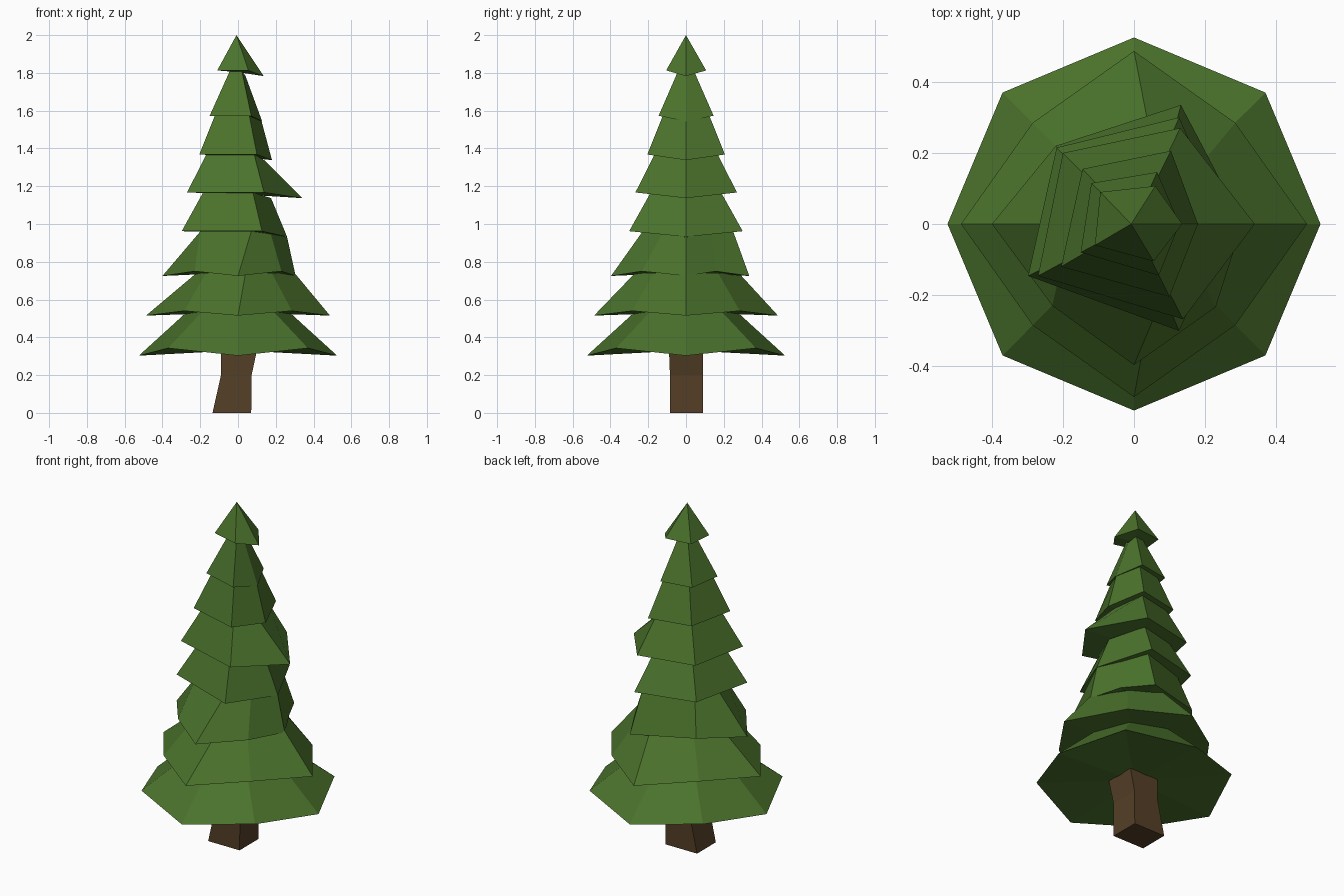
import bpy, bmesh

if "Cube" in bpy.data.objects:
    bpy.data.objects.remove(bpy.data.objects["Cube"])


def material(name, color):
    m = bpy.data.materials.new(name)
    m.diffuse_color = (*color, 1)
    m.use_nodes = True
    m.node_tree.nodes["Principled BSDF"].inputs["Base Color"].default_value = m.diffuse_color
    return m


green = material("needles", (0.07, 0.17, 0.025))
brown = material("bark", (0.09, 0.05, 0.02))


def loft(name, rings, mat, tip=None, base_center=None):
    """Join rings of equal count bottom to top; optional fan to a tip and a base point."""
    bm = bmesh.new()
    vs = [[bm.verts.new(p) for p in r] for r in rings]
    n = len(vs[0])
    for a, b in zip(vs, vs[1:]):
        for i in range(n):
            j = (i + 1) % n
            bm.faces.new((a[i], a[j], b[j], b[i]))
    for point, ring in ((tip, vs[-1]), (base_center, vs[0])):
        if point:
            c = bm.verts.new(point)
            for i in range(n):
                bm.faces.new((ring[i], ring[(i + 1) % n], c))
    bmesh.ops.recalc_face_normals(bm, faces=bm.faces)
    me = bpy.data.meshes.new(name)
    bm.to_mesh(me)
    bm.free()
    me.materials.append(mat)
    ob = bpy.data.objects.new(name, me)
    bpy.context.collection.objects.link(ob)


# Lower skirts: eight points, drooping on the axes and raised on the diagonals
def skirt(name, rim, z, lift, top, top_z):
    bottom = [(x, y, z + (lift if i % 2 else 0)) for i, (x, y) in enumerate(rim)]
    upper = [(x, y, top_z - (0.03 if i == 0 and top_z > 0.9 else 0))
             for i, (x, y) in enumerate(top)]
    loft(name, [bottom, upper], green, base_center=(0, 0, z + lift * 0.7))


def octagon(axis, diag):
    d = diag
    return [(axis, 0), (d, d), (0, axis), (-d, d), (-axis, 0), (-d, -d), (0, -axis), (d, -d)]


skirt("bottom_branches", octagon(0.525, 0.37), 0.303, 0.04, octagon(0.27, 0.19), 0.535)
skirt("second_branches", octagon(0.487, 0.285), 0.515, 0.025,
      [(0.30, 0), (0.19, 0.17), (0.04, 0.28), (-0.17, 0.17),
       (-0.22, 0), (-0.17, -0.17), (0.04, -0.27), (0.18, -0.17)], 0.74)
skirt("third_branches",
      [(0.305, 0), (0.225, 0.158), (0.132, 0.335), (-0.22, 0.22),
       (-0.4, 0), (-0.23, -0.23), (0, -0.397), (0.23, -0.234)], 0.725, 0.025,
      [(0.26, 0), (0.17, 0.13), (0.11, 0.25), (-0.17, 0.16),
       (-0.20, 0), (-0.20, -0.10), (0.07, -0.23), (0.17, -0.12)], 0.96)

# Upper tiers: lopsided pentagons with the right-hand point hanging lower
# name, rim z, four other points, right point x, top scale, top right x, top z
tiers = [
    ("fourth_branches", 0.962, [(0.127, 0.30), (-0.218, 0.215), (-0.298, -0.146), (0.127, -0.301)],
     0.26, 0.62, 0.175, 1.167),
    ("fifth_branches", 1.167, [(0.13, 0.27), (-0.20, 0.20), (-0.27, -0.146), (0.138, -0.268)],
     0.34, 0.62, 0.14, 1.368),
    ("sixth_branches", 1.368, [(0.104, 0.206), (-0.145, 0.155), (-0.205, -0.12), (0.10, -0.205)],
     0.18, 0.6, 0.125, 1.573),
    ("seventh_branches", 1.573, [(0.065, 0.146), (-0.12, 0.115), (-0.15, -0.08), (0.07, -0.145)],
     0.128, 0.28, 0.04, 1.813),
    ("treetop", 1.813, [(0.06, 0.107), (-0.095, 0.09), (-0.11, -0.06), (0.055, -0.105)],
     0.136, 0, 0, 2.0),
]
for name, z, pts, right, k, top_right, top_z in tiers:
    rings = [[(right, 0, z - 0.03)] + [(x, y, z) for x, y in pts]]
    tip = (-0.008, 0, 2.0) if k == 0 else None
    if k:
        rings.append([(top_right, 0, top_z - 0.03)] + [(x * k, y * k, top_z) for x, y in pts])
    loft(name, rings, green, tip=tip, base_center=(0, 0, z - 0.009))


# Trunk: four-sided, flared to the left at the foot
def box_ring(x0, x1, y0, y1, z):
    return [(x0, y0, z), (x1, y0, z), (x1, y1, z), (x0, y1, z)]


loft("trunk", [box_ring(-0.135, 0.07, -0.085, 0.09, 0),
               box_ring(-0.09, 0.072, -0.085, 0.09, 0.2),
               box_ring(-0.09, 0.10, -0.09, 0.09, 0.33)],
     brown, base_center=(-0.03, 0, 0))
